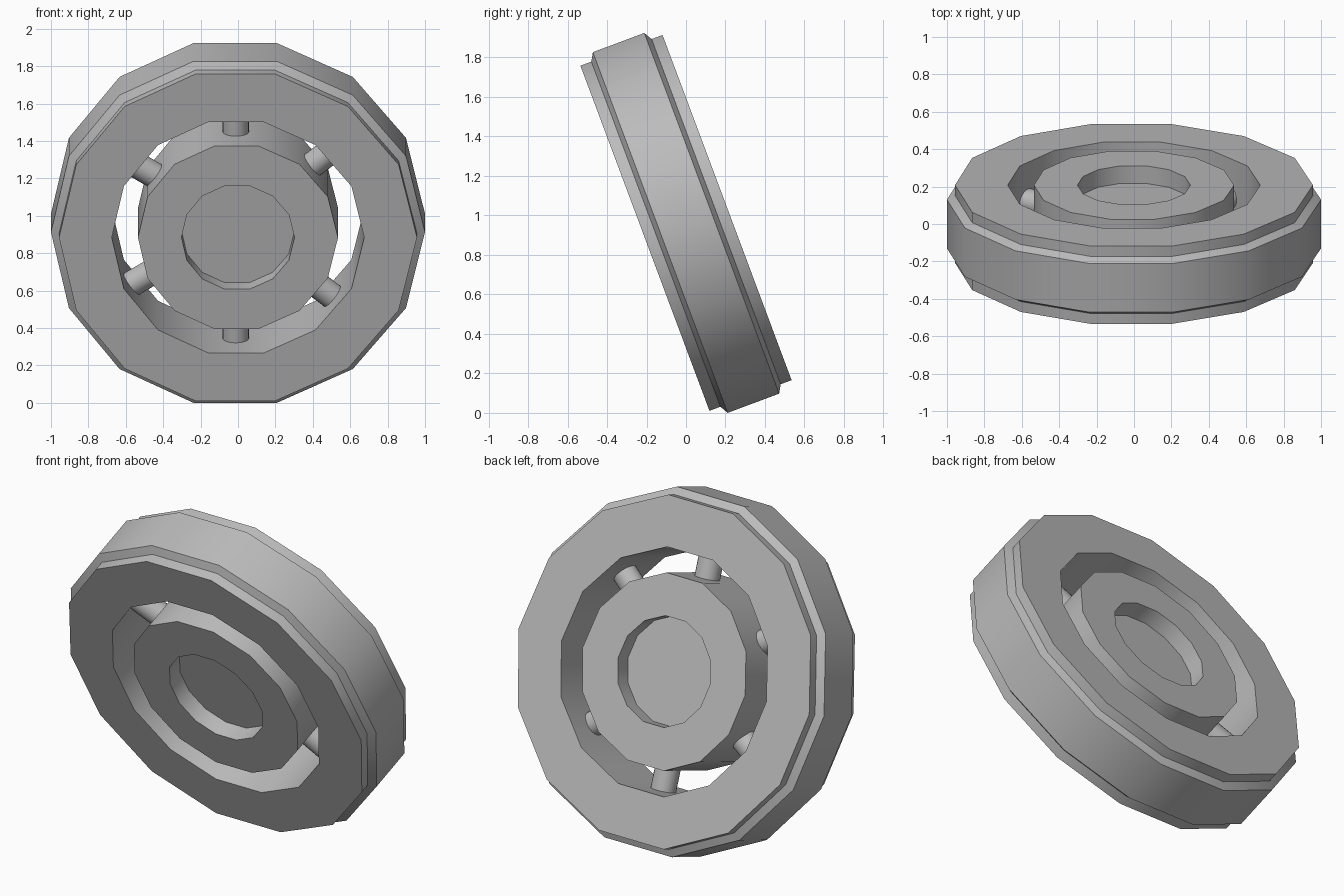
import bpy, bmesh, math
from mathutils import Matrix, Vector

if "Cube" in bpy.data.objects:
    bpy.data.objects.remove(bpy.data.objects["Cube"])

SIDES = 14
# Wheel leans forward at the top; its axle runs along local y
LEAN = Matrix.Translation((0, 0, 0.962)) @ Matrix.Rotation(math.radians(20.5), 4, 'X')

grey = bpy.data.materials.new("plain_grey")
grey.use_nodes = True
grey.diffuse_color = (0.5, 0.5, 0.5, 1)
grey.node_tree.nodes["Principled BSDF"].inputs["Base Color"].default_value = (0.5, 0.5, 0.5, 1)


def finish(bm, name, matrix):
    bmesh.ops.recalc_face_normals(bm, faces=bm.faces)
    mesh = bpy.data.meshes.new(name)
    bm.to_mesh(mesh)
    bm.free()
    mesh.materials.append(grey)
    obj = bpy.data.objects.new(name, mesh)
    bpy.context.collection.objects.link(obj)
    obj.matrix_world = matrix
    bpy.ops.object.select_all(action='DESELECT')
    obj.select_set(True)
    bpy.context.view_layer.objects.active = obj
    bpy.ops.object.shade_smooth_by_angle(angle=math.radians(30))
    return obj


def lathe(name, half_profile, closed):
    """Turn a (radius, depth) profile, mirrored front to back, about local y."""
    profile = half_profile + [(r, -d) for r, d in reversed(half_profile)]
    bm = bmesh.new()
    loops = []
    for r, d in profile:
        loop = []
        for i in range(SIDES):
            a = 2 * math.pi * i / SIDES
            x = r * math.cos(a)
            x -= 0.016 * r * math.sin(a) ** 2  # slightly uneven facets
            loop.append(bm.verts.new((x, -d, r * math.sin(a))))
        loops.append(loop)
    pairs = list(zip(loops, loops[1:]))
    if closed:
        pairs.append((loops[-1], loops[0]))
    else:
        bm.faces.new(loops[0])
        bm.faces.new(loops[-1])
    for p, q in pairs:
        for i in range(SIDES):
            j = (i + 1) % SIDES
            bm.faces.new((p[i], p[j], q[j], q[i]))
    return finish(bm, name, LEAN)


# Outer ring with a raised tread band and a stepped flange on each side
lathe("outer_ring", [(0.675, 0.222), (0.957, 0.222), (0.957, 0.163), (1.0, 0.139)], True)

# Hub with a shallow round recess in each end
lathe("hub", [(0.302, 0.122), (0.302, 0.222), (0.535, 0.222)], False)

# Short round spokes between hub and ring
for n, degrees in enumerate((39, 90, 148, 212, 270, 321)):
    a = math.radians(degrees)
    way = Vector((math.cos(a), 0, math.sin(a)))
    bm = bmesh.new()
    bmesh.ops.create_cone(bm, cap_ends=True, segments=24, radius1=0.07, radius2=0.07, depth=0.22)
    place = Matrix.Translation(way * 0.59 + Vector((-0.012, 0, 0))) @ way.to_track_quat('Z', 'Y').to_matrix().to_4x4()
    finish(bm, f"spoke_{n + 1}", LEAN @ place)
